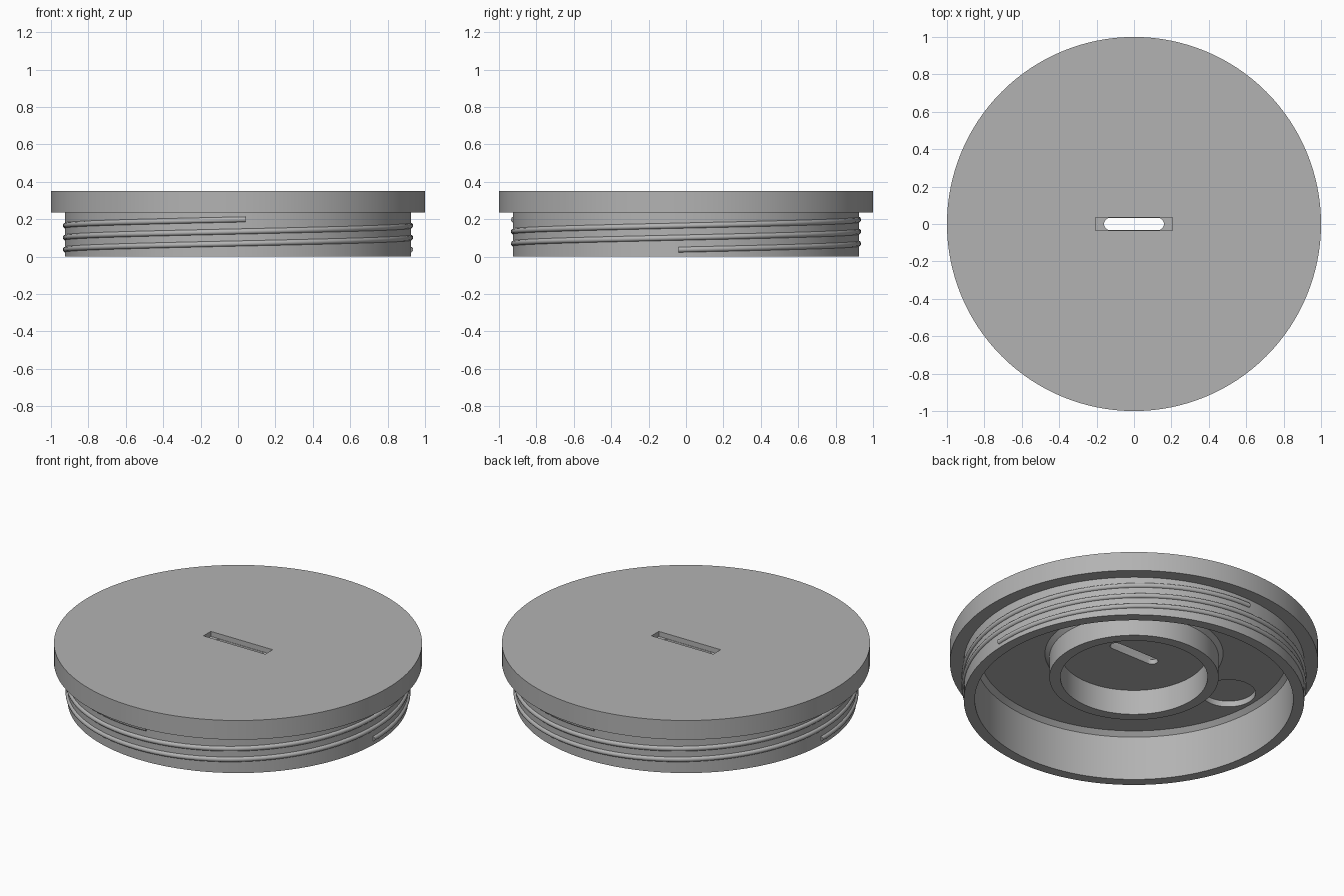
import bpy, bmesh
from math import sin, cos, pi, radians

if "Cube" in bpy.data.objects:
    bpy.data.objects.remove(bpy.data.objects["Cube"], do_unlink=True)

SEGMENTS = 128
WALL_R = 0.925

grey = bpy.data.materials.new("plain_grey")
grey.use_nodes = True
colour = (0.45, 0.45, 0.45, 1)
grey.diffuse_color = colour
grey.node_tree.nodes["Principled BSDF"].inputs["Base Color"].default_value = colour


def add_object(name, bm):
    bmesh.ops.recalc_face_normals(bm, faces=bm.faces)
    mesh = bpy.data.meshes.new(name)
    bm.to_mesh(mesh)
    bm.free()
    mesh.materials.append(grey)
    obj = bpy.data.objects.new(name, mesh)
    bpy.context.collection.objects.link(obj)
    return obj


def select(obj):
    bpy.ops.object.select_all(action='DESELECT')
    obj.select_set(True)
    bpy.context.view_layer.objects.active = obj


def lathe(name, profile):
    bm = bmesh.new()
    verts = [bm.verts.new((r, 0, z)) for r, z in profile]
    edges = [bm.edges.new(pair) for pair in zip(verts, verts[1:])]
    bmesh.ops.spin(bm, geom=verts + edges, cent=(0, 0, 0), axis=(0, 0, 1),
                   angle=2 * pi, steps=SEGMENTS, use_merge=True)
    bmesh.ops.remove_doubles(bm, verts=bm.verts, dist=0.0001)
    return add_object(name, bm)


def prism(name, outline, bottom, top):
    bm = bmesh.new()
    face = bm.faces.new([bm.verts.new((x, y, bottom)) for x, y in outline])
    grown = bmesh.ops.extrude_face_region(bm, geom=[face])["geom"]
    bmesh.ops.translate(bm, vec=(0, 0, top - bottom),
                        verts=[v for v in grown if isinstance(v, bmesh.types.BMVert)])
    return add_object(name, bm)


def arc(cx, radius, start, end, steps):
    angles = [radians(start + (end - start) * i / steps) for i in range(steps + 1)]
    return [(cx + radius * cos(a), radius * sin(a)) for a in angles]


def cut(target, cutter):
    cutter.hide_render = True
    mod = target.modifiers.new("cut", 'BOOLEAN')
    mod.operation = 'DIFFERENCE'
    mod.solver = 'EXACT'
    mod.object = cutter
    select(target)
    bpy.ops.object.modifier_apply(modifier=mod.name)
    bpy.data.objects.remove(cutter, do_unlink=True)


# Lid: flat cap, threaded skirt, chamfered floor and inner collar
lid = lathe("lid", [
    (0, 0.35), (1, 0.35), (1, 0.235), (WALL_R, 0.235), (WALL_R, 0),
    (0.865, 0), (0.865, 0.265), (0.84, 0.29),
    (0.484, 0.29), (0.46, 0.265), (0.46, 0.14), (0.40, 0.14), (0.40, 0.29), (0, 0.29)])

# Rectangular recess in the top, rounded slot through it, round pocket below
cut(lid, prism("recess_cutter",
               [(-0.205, -0.035), (0.205, -0.035), (0.205, 0.035), (-0.205, 0.035)], 0.32, 0.5))
cut(lid, prism("slot_cutter",
               arc(0.127, 0.033, -90, 90, 12) + arc(-0.127, 0.033, 90, 270, 12), 0.2, 0.45))
cut(lid, prism("pocket_cutter", arc(-0.67, 0.147, 0, 354, 59), 0.2, 0.325))
select(lid)
bpy.ops.object.shade_smooth_by_angle(angle=radians(24))


# Two-start screw thread wound around the skirt
def thread(name, start):
    steps, first, last = 120, -2.5, 452.5
    curve = bpy.data.curves.new(name, 'CURVE')
    curve.dimensions = '3D'
    curve.bevel_depth = 0.015
    curve.bevel_resolution = 3
    curve.use_fill_caps = True
    spline = curve.splines.new('POLY')
    spline.points.add(steps)
    for i, point in enumerate(spline.points):
        turn = first + (last - first) * i / steps
        a = radians(start + turn)
        point.co = (0.922 * cos(a), 0.922 * sin(a), 0.038 + 0.128 * turn / 360, 1)
    curve.materials.append(grey)
    obj = bpy.data.objects.new(name, curve)
    bpy.context.collection.objects.link(obj)
    select(obj)
    bpy.ops.object.convert(target='MESH')
    bpy.ops.object.shade_smooth_by_angle(angle=radians(50))


thread("first_thread", 0)
thread("second_thread", 180)
